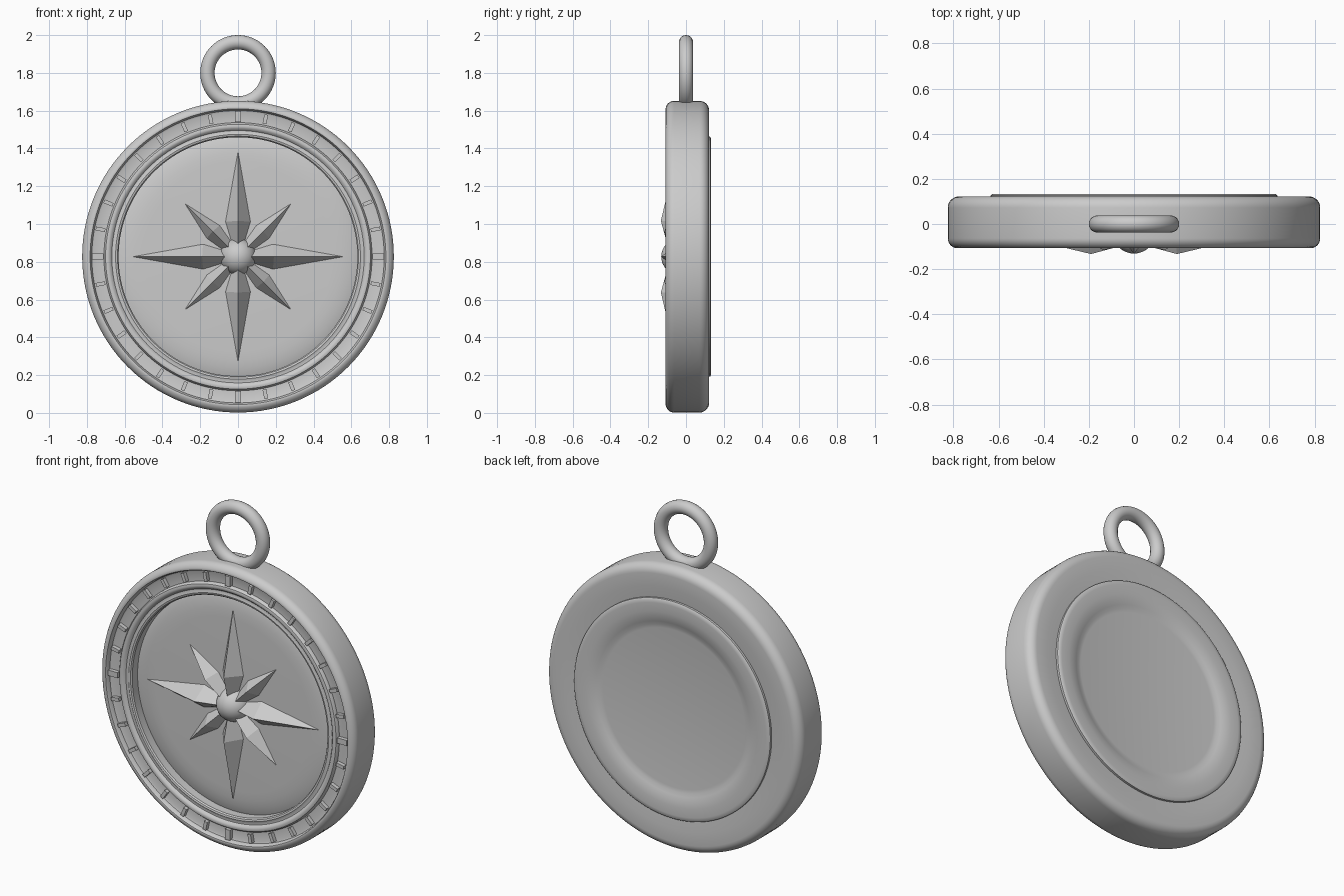
import bpy, bmesh, math
from mathutils import Matrix, Vector

if "Cube" in bpy.data.objects:
    bpy.data.objects.remove(bpy.data.objects["Cube"])

CZ = 0.827           # height of the disc centre
FACE = -0.044        # depth of the dial surface

metal = bpy.data.materials.new("grey metal")
metal.diffuse_color = (0.6, 0.6, 0.6, 1)
metal.use_nodes = True
metal.node_tree.nodes["Principled BSDF"].inputs["Base Color"].default_value = metal.diffuse_color


def finish(bm, name, smooth=None):
    """Turn a bmesh into a named object, optionally smooth shaded."""
    bmesh.ops.recalc_face_normals(bm, faces=bm.faces)
    me = bpy.data.meshes.new(name)
    bm.to_mesh(me)
    bm.free()
    ob = bpy.data.objects.new(name, me)
    bpy.context.collection.objects.link(ob)
    me.materials.append(metal)
    if smooth:
        bpy.ops.object.select_all(action='DESELECT')
        ob.select_set(True)
        bpy.context.view_layer.objects.active = ob
        bpy.ops.object.shade_smooth_by_angle(angle=math.radians(smooth))
    return ob


def lathe(name, profile, segments=128):
    """Revolve (radius, y) points around the front-back axis."""
    bm = bmesh.new()
    rings = []
    for r, y in profile:
        if r == 0:
            rings.append([bm.verts.new((0, y, CZ))] * segments)
        else:
            rings.append([bm.verts.new((r * math.cos(a), y, CZ + r * math.sin(a)))
                          for a in (2 * math.pi * i / segments for i in range(segments))])
    for a, b in zip(rings, rings[1:]):
        for i in range(segments):
            j = (i + 1) % segments
            quad = list(dict.fromkeys((a[i], a[j], b[j], b[i])))
            bm.faces.new(quad)
    return finish(bm, name, 35)


def arc(cr, cy, rad, a0, a1, n=7):
    """Points of a rounded corner in the (radius, y) plane."""
    return [(cr + rad * math.cos(math.radians(a0 + (a1 - a0) * i / n)),
             cy + rad * math.sin(math.radians(a0 + (a1 - a0) * i / n))) for i in range(n + 1)]


# Case: dial, inner lip, tick channel, rounded rim and raised back cover
dial = [(0, FACE), (0.5, FACE), (0.55, FACE + 0.002), (0.59, FACE + 0.007),
        (0.62, FACE + 0.014), (0.632, FACE + 0.018)]
lip = [(0.632, -0.075), (0.638, -0.083), (0.648, -0.086), (0.658, -0.082),
       (0.668, -0.082), (0.678, -0.094), (0.69, -0.098), (0.701, -0.095), (0.708, -0.086)]
channel = [(0.71, -0.076), (0.765, -0.076), (0.774, -0.08), (0.778, -0.098), (0.783, -0.106)]
rim = arc(0.78, -0.063, 0.045, -80, 0) + arc(0.775, 0.072, 0.05, 0, 90)
back = [(0.70, 0.120), (0.635, 0.114), (0.635, 0.127), (0.628, 0.132), (0.61, 0.133),
        (0.56, 0.132), (0.525, 0.127), (0.50, 0.119), (0.48, 0.112), (0.46, 0.109), (0, 0.109)]
lathe("compass_case", dial + lip + channel + rim + back)

# Degree ticks: 32 bars in the channel, wider at the four main directions
bm = bmesh.new()
for i in range(32):
    main = i % 8 == 0
    size = (0.032 if main else 0.02, 0.03, 0.06 if main else 0.05)
    m = (Matrix.Translation((0, 0, CZ)) @ Matrix.Rotation(2 * math.pi * i / 32, 4, 'Y')
         @ Matrix.Translation((0, -0.084, 0.742)) @ Matrix.Diagonal((*size, 1)))
    bmesh.ops.create_cube(bm, size=1, matrix=m)
finish(bm, "degree_ticks")

# Compass star: faceted kite-shaped points, long and short alternating
bm = bmesh.new()
for i in range(8):
    if i % 2 == 0:
        length, wide, width, peak = 0.556, 0.185, 0.066, -0.133
    else:
        length, wide, width, peak = 0.397, 0.185, 0.048, -0.115
    rot = Matrix.Rotation(math.pi / 4 * i, 3, 'Y')
    pts = [(0, FACE - 0.002, length), (width, FACE, wide), (0.025, FACE, 0.05),
           (-0.025, FACE, 0.05), (-width, FACE, wide), (0, peak, wide + 0.005),
           (0, -0.095, 0.05)]
    tip, r_side, r_in, l_in, l_side, top, top_in = [
        bm.verts.new(rot @ Vector(p) + Vector((0, 0, CZ))) for p in pts]
    for f in ((tip, r_side, top), (tip, top, l_side), (r_side, r_in, top_in, top),
              (l_side, top, top_in, l_in), (r_in, l_in, top_in),
              (tip, l_side, l_in, r_in, r_side)):
        bm.faces.new(f)
finish(bm, "compass_star")

# Centre stud
bm = bmesh.new()
bmesh.ops.create_uvsphere(bm, u_segments=32, v_segments=16, radius=0.096,
                          matrix=Matrix.Translation((0, -0.035, CZ))
                          @ Matrix.Rotation(math.pi / 2, 4, 'X'))
finish(bm, "centre_stud", 60)

# Hanging loop
bpy.ops.mesh.primitive_torus_add(major_radius=0.162, minor_radius=0.038,
                                 major_segments=64, minor_segments=20,
                                 location=(0, 0, 1.8), rotation=(math.pi / 2, 0, 0))
loop = bpy.context.object
loop.name = "hanging_loop"
loop.data.materials.append(metal)
bpy.ops.object.shade_smooth_by_angle(angle=math.radians(60))
